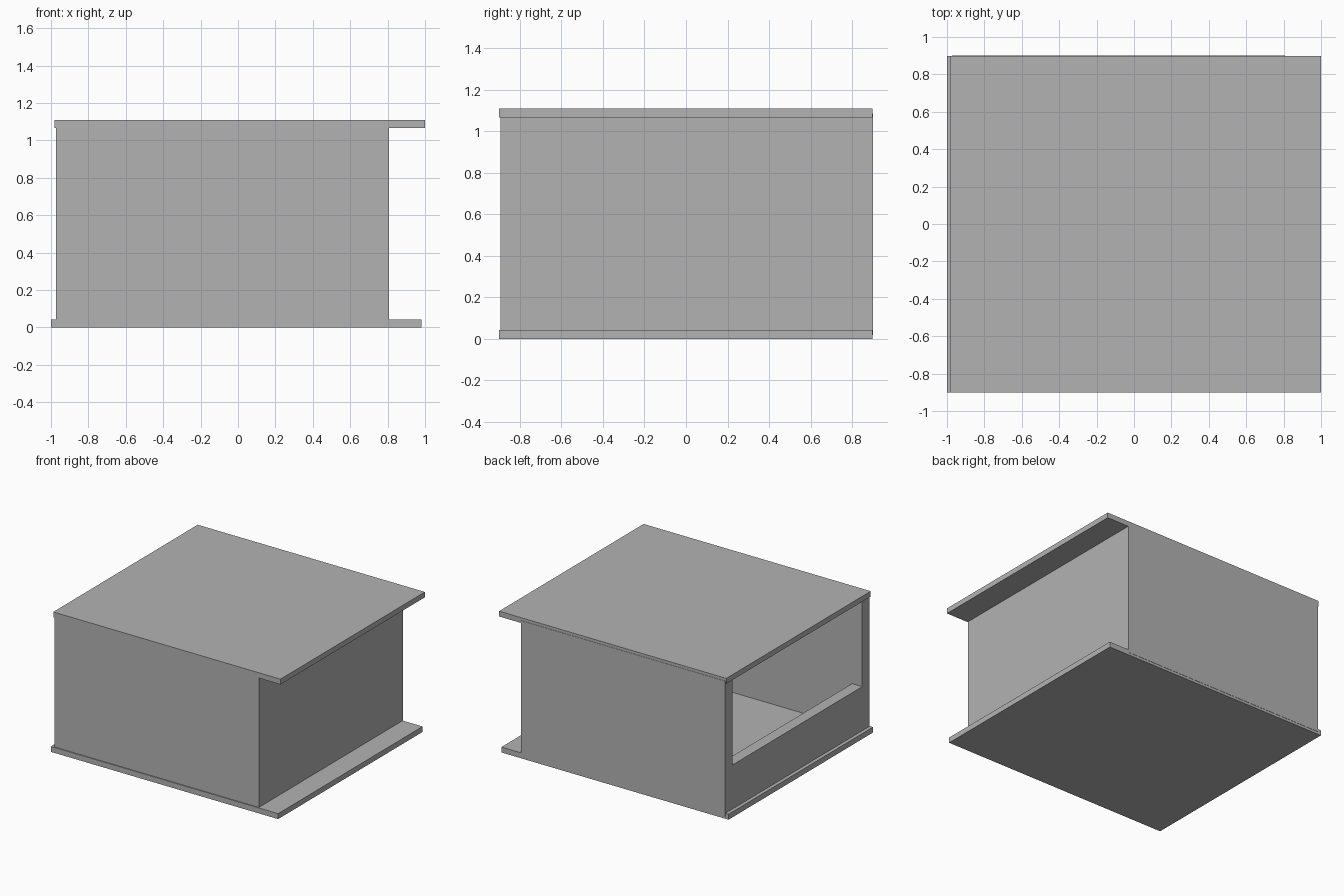
import bpy

cube = bpy.data.objects.get("Cube")
if cube:
    bpy.data.objects.remove(cube, do_unlink=True)

# Single plain grey
grey = bpy.data.materials.new("plain_grey")
grey.use_nodes = True
colour = (0.45, 0.45, 0.45, 1)
grey.diffuse_color = colour
grey.node_tree.nodes["Principled BSDF"].inputs["Base Color"].default_value = colour


def box(name, x, y, z):
    """Axis-aligned box spanning the given (min, max) ranges."""
    bpy.ops.mesh.primitive_cube_add(size=1)
    ob = bpy.context.object
    ob.name = name
    ob.location = [(a + b) / 2 for a, b in (x, y, z)]
    ob.scale = [b - a for a, b in (x, y, z)]
    bpy.ops.object.transform_apply(location=True, rotation=False, scale=True)
    ob.data.materials.append(grey)
    return ob


# Main measurements
thick = 0.088
west, east = -0.972, 0.807
front, back = -0.893, 0.9
slab_y = (-0.9, 0.898)
wall_z = (0.02, 1.085)      # walls are let into both slabs
sill_top = 0.39
inner_y = (front + thick, back - thick)

# Floor and roof, shifted sideways from each other
box("floor_slab", (-1.0, 0.98), slab_y, (0, 0.043))
box("roof_slab", (-0.98, 1.0), slab_y, (1.066, 1.108))

# Long walls
box("front_wall", (west, east), (front, front + thick), wall_z)
box("back_wall", (west, east), (back - thick, back), wall_z)

# Full left wall, and low right wall under the wide opening
box("left_wall", (east - thick, east), inner_y, wall_z)
box("right_sill_wall", (west, west + thick), inner_y, (wall_z[0], sill_top))
